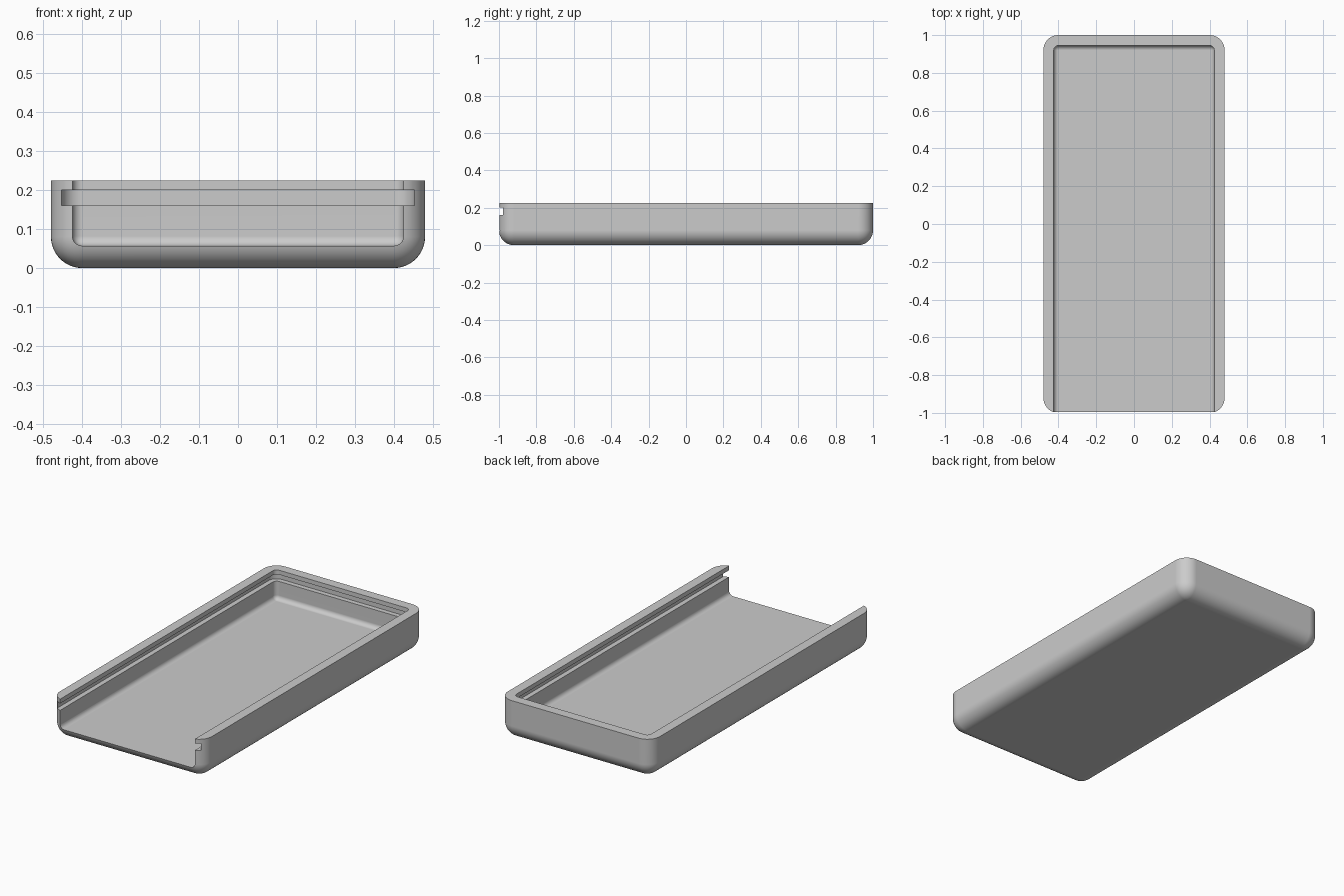
import bpy
import bmesh
from math import radians
from mathutils import Vector

if "Cube" in bpy.data.objects:
    bpy.data.objects.remove(bpy.data.objects["Cube"], do_unlink=True)

grey = bpy.data.materials.new("light_grey")
grey.use_nodes = True
colour = (0.6, 0.6, 0.6, 1)
grey.diffuse_color = colour
grey.node_tree.nodes["Principled BSDF"].inputs["Base Color"].default_value = colour


def rounded_box(name, low, high, radius, segments, rounded):
    """Box from corner to corner; edges whose midpoint passes the rule are rounded."""
    low, high = Vector(low), Vector(high)
    bm = bmesh.new()
    bmesh.ops.create_cube(bm, size=2)
    edges = [e for e in bm.edges
             if rounded((e.verts[0].co + e.verts[1].co) / 2)]
    centre, half = (low + high) / 2, (high - low) / 2
    for v in bm.verts:
        v.co = centre + Vector(a * b for a, b in zip(v.co, half))
    bmesh.ops.bevel(bm, geom=edges, offset=radius, offset_type='OFFSET',
                    segments=segments, profile=0.5, affect='EDGES')
    bmesh.ops.recalc_face_normals(bm, faces=bm.faces)
    mesh = bpy.data.meshes.new(name)
    bm.to_mesh(mesh)
    bm.free()
    mesh.materials.append(grey)
    obj = bpy.data.objects.new(name, mesh)
    bpy.context.collection.objects.link(obj)
    return obj


# Outer shell: rounded uprights and underside, flat rim
tray = rounded_box("sliding_lid_tray", (-0.48, -1, 0), (0.48, 1, 0.225), 0.08, 12,
                   lambda m: m.z < 0.5)

# Interior: open at the front and top, rounded along the floor and back corners
cavity = rounded_box("cavity_cutter", (-0.425, -1.2, 0.057), (0.425, 0.945, 0.4),
                     0.025, 8, lambda m: m.z < 0.5 and m.y > -0.5)

# Lid groove: slot running round the sides and back
groove = rounded_box("groove_cutter", (-0.453, -1.2, 0.161), (0.453, 0.973, 0.2),
                     0.05, 8, lambda m: abs(m.z) < 0.5 and m.y > 0.5)

bpy.ops.object.select_all(action='DESELECT')
bpy.context.view_layer.objects.active = tray
tray.select_set(True)
for cutter in (cavity, groove):
    cutter.hide_render = True
    cut = tray.modifiers.new(cutter.name, 'BOOLEAN')
    cut.operation = 'DIFFERENCE'
    cut.solver = 'EXACT'
    cut.object = cutter
    bpy.ops.object.modifier_apply(modifier=cut.name)
    bpy.data.objects.remove(cutter, do_unlink=True)

# Smooth fillets, crisp rims
bpy.ops.object.shade_smooth_by_angle(angle=radians(30))
weighted = tray.modifiers.new("flat_panels", 'WEIGHTED_NORMAL')
weighted.keep_sharp = True
